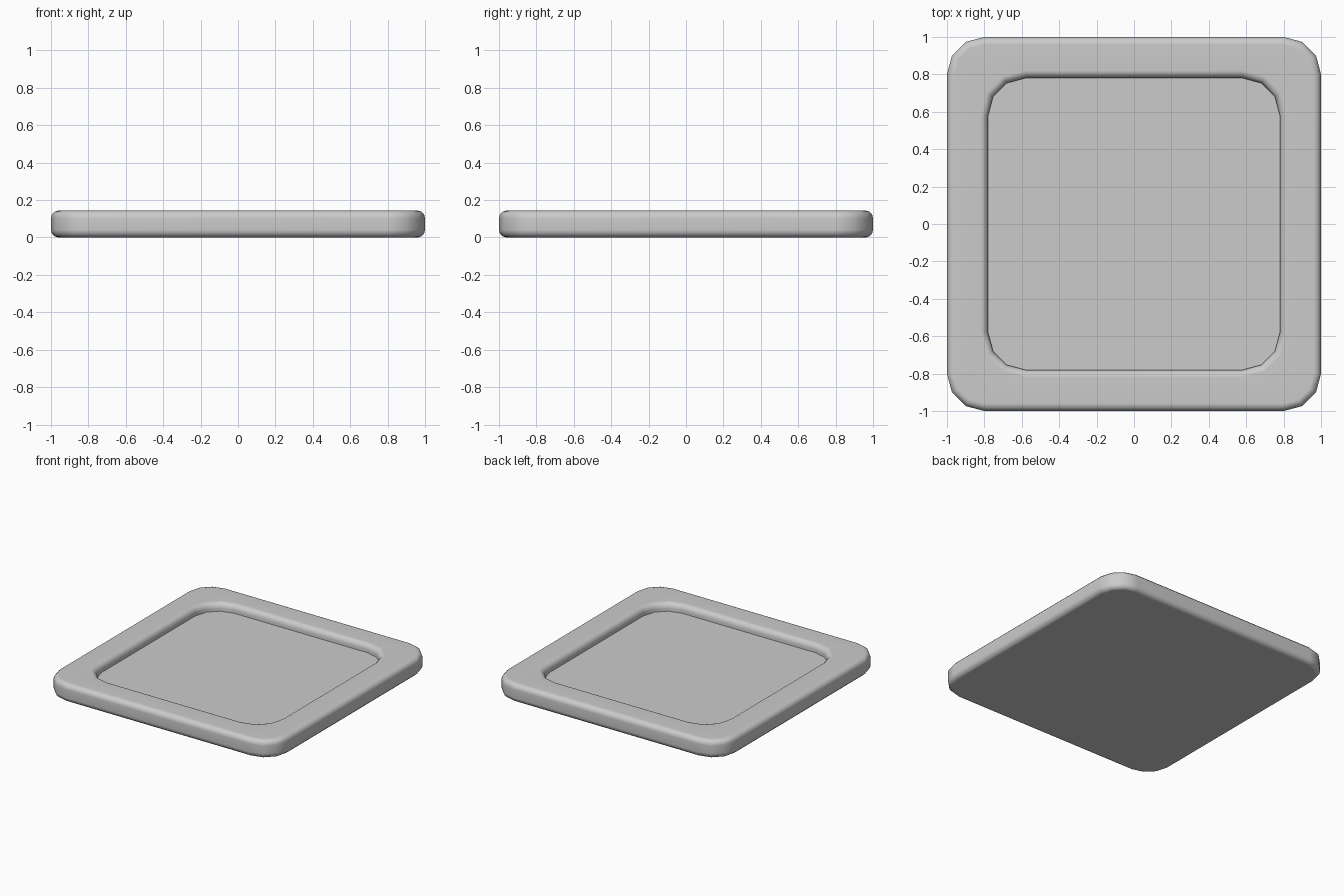
import bpy
import bmesh
from math import sin, cos, pi, radians

cube = bpy.data.objects.get("Cube")
if cube:
    bpy.data.objects.remove(cube)

HEIGHT = 0.144
FLOOR = 0.08
EDGE = 0.04            # rounding of the rim edges
CORNER_SEGMENTS = 3
EDGE_SEGMENTS = 3
OUTER_CENTRE = 0.8     # corner arc centres
INNER_CENTRE = 0.58
WALL = 0.78            # half width of the recess


def quarter(half, z, start, end):
    """Quarter circle of the cross-section, as (half width, height)."""
    angles = [start + (end - start) * i / EDGE_SEGMENTS for i in range(EDGE_SEGMENTS + 1)]
    return [(half + EDGE * cos(a), z + EDGE * sin(a)) for a in angles]


def ring(bm, half, z, centre):
    """Rounded square loop of vertices."""
    verts = []
    for quadrant in range(4):
        turn = quadrant * pi / 2
        cx = centre * (1 if quadrant in (0, 3) else -1)
        cy = centre * (1 if quadrant in (0, 1) else -1)
        for i in range(CORNER_SEGMENTS + 1):
            a = turn + i * pi / 2 / CORNER_SEGMENTS
            r = half - centre
            verts.append(bm.verts.new((cx + r * cos(a), cy + r * sin(a), z)))
    return verts


# Cross-section from the underside, over the rim, down to the recessed floor
outer = quarter(1 - EDGE, EDGE, -pi / 2, 0) + quarter(1 - EDGE, HEIGHT - EDGE, 0, pi / 2)
inner = quarter(WALL + EDGE, HEIGHT - EDGE, pi / 2, pi) + [(WALL, FLOOR)]

bm = bmesh.new()
rings = [ring(bm, h, z, OUTER_CENTRE) for h, z in outer]
rings += [ring(bm, h, z, INNER_CENTRE) for h, z in inner]
for low, high in zip(rings, rings[1:]):
    for i in range(len(low)):
        j = (i + 1) % len(low)
        bm.faces.new((low[i], low[j], high[j], high[i]))
bm.faces.new(rings[0][::-1])
bm.faces.new(rings[-1])
bmesh.ops.recalc_face_normals(bm, faces=bm.faces)

mesh = bpy.data.meshes.new("square_tray")
bm.to_mesh(mesh)
bm.free()
tray = bpy.data.objects.new("square_tray", mesh)
bpy.context.collection.objects.link(tray)

# Plain grey finish
grey = bpy.data.materials.new("light_grey")
grey.use_nodes = True
colour = (0.6, 0.6, 0.6, 1)
grey.diffuse_color = colour
grey.node_tree.nodes["Principled BSDF"].inputs["Base Color"].default_value = colour
mesh.materials.append(grey)

# Smooth rim with a crisp line around the floor
bpy.ops.object.select_all(action="DESELECT")
tray.select_set(True)
bpy.context.view_layer.objects.active = tray
bpy.ops.object.shade_smooth_by_angle(angle=radians(45))
weighted = tray.modifiers.new("clean_shading", "WEIGHTED_NORMAL")
weighted.keep_sharp = True
